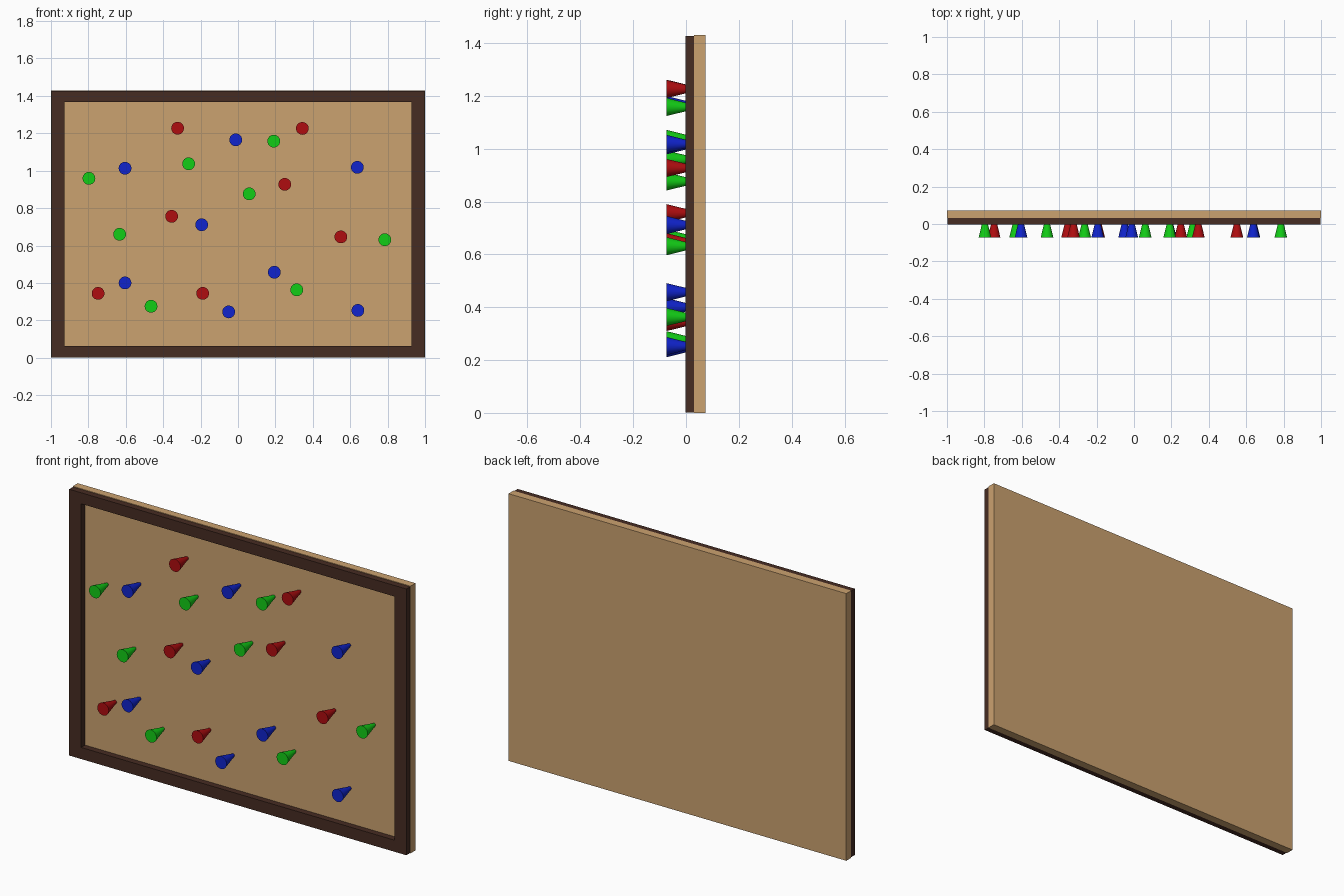
import bpy, bmesh, math
from mathutils import Matrix

if "Cube" in bpy.data.objects:
    bpy.data.objects.remove(bpy.data.objects["Cube"])


def material(name, rgb):
    m = bpy.data.materials.new(name)
    m.diffuse_color = (*rgb, 1)
    m.use_nodes = True
    m.node_tree.nodes["Principled BSDF"].inputs["Base Color"].default_value = m.diffuse_color
    return m


cork = material("cork", (0.60, 0.36, 0.16))
wood = material("dark_wood", (0.061, 0.025, 0.016))
red = material("red", (0.43, 0.004, 0.005))
green = material("green", (0.006, 0.61, 0.008))
blue = material("blue", (0.005, 0.017, 0.61))


def finish(bm, name, mat):
    bmesh.ops.recalc_face_normals(bm, faces=bm.faces)
    me = bpy.data.meshes.new(name)
    bm.to_mesh(me)
    bm.free()
    me.materials.append(mat)
    ob = bpy.data.objects.new(name, me)
    bpy.context.collection.objects.link(ob)
    return ob


H = 1.43        # board height
JOIN = 0.031    # plane where frame meets board
FRONT, BACK = -0.002, 0.073

# Cork board with its plain back
bm = bmesh.new()
bmesh.ops.create_cube(bm, size=1, matrix=Matrix.Translation((0, (JOIN + BACK) / 2, H / 2))
                      @ Matrix.Diagonal((2, BACK - JOIN, H, 1)))
finish(bm, "cork_board", cork)

# Frame: rectangular ring extruded back to the board
bm = bmesh.new()


def loop(hx, z0, z1):
    return [bm.verts.new((x, FRONT, z)) for x, z in
            ((-hx, z0), (hx, z0), (hx, z1), (-hx, z1))]


outer, inner = loop(0.998, 0.002, H - 0.003), loop(0.927, 0.064, 1.368)
ring = [bm.faces.new((outer[i], outer[(i + 1) % 4], inner[(i + 1) % 4], inner[i]))
        for i in range(4)]
ext = bmesh.ops.extrude_face_region(bm, geom=ring, use_keep_orig=True)
bmesh.ops.translate(bm, vec=(0, JOIN - FRONT, 0),
                    verts=[v for v in ext["geom"] if isinstance(v, bmesh.types.BMVert)])
finish(bm, "frame", wood)

# Push pins: tapered plugs, wide end outwards
pins = {
    "red": (red, [(-.323, 1.227), (.344, 1.226), (.25, .927), (-.355, .756),
                  (.55, .646), (-.748, .344), (-.189, .344)]),
    "blue": (blue, [(-.012, 1.165), (-.604, 1.013), (.638, 1.018), (-.194, .711),
                    (-.604, .40), (.194, .457), (-.05, .245), (.641, .253)]),
    "green": (green, [(.191, 1.158), (-.264, 1.037), (-.797, .959), (.06, .876),
                      (-.633, .66), (.785, .631), (-.465, .275), (.314, .363)]),
}
Y0, Y1 = -0.073, JOIN + 0.002
for colour, (mat, spots) in pins.items():
    for n, (x, z) in enumerate(spots, 1):
        bm = bmesh.new()
        # local +z turns to -y, so radius2 is the outer end
        bmesh.ops.create_cone(bm, cap_ends=True, segments=24, radius1=0.008, radius2=0.034,
                              depth=Y1 - Y0,
                              matrix=Matrix.Translation((x, (Y0 + Y1) / 2, z))
                              @ Matrix.Rotation(math.pi / 2, 4, 'X'))
        for f in bm.faces:
            f.smooth = len(f.verts) == 4
        for e in bm.edges:
            e.smooth = all(len(f.verts) == 4 for f in e.link_faces)
        finish(bm, f"{colour}_pin_{n}", mat)
